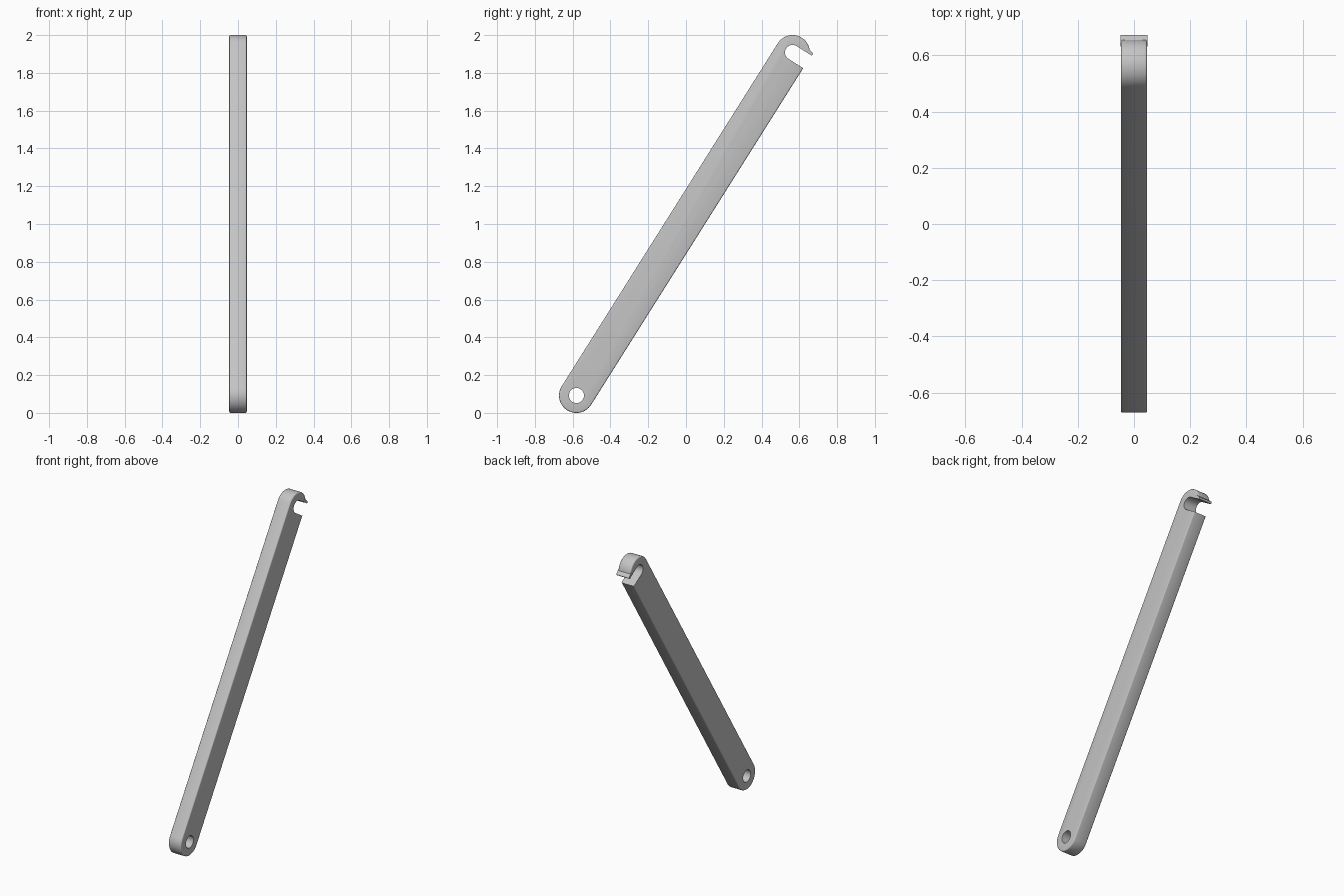
import bpy
import bmesh
import math
from mathutils import Vector

cube = bpy.data.objects.get("Cube")
if cube:
    bpy.data.objects.remove(cube, do_unlink=True)

# Arm frame: u runs along the arm from pivot to hook, v towards the open side
PIVOT = Vector((0, -0.58, 0.092))
HOOK = Vector((0, 0.564, 1.908))
U = (HOOK - PIVOT).normalized()
V = Vector((0, U.z, -U.y))
LENGTH = (HOOK - PIVOT).length
RADIUS, HOLE, HALF_WIDTH = 0.092, 0.04, 0.0465

grey = bpy.data.materials.new("plain grey")
grey.use_nodes = True
grey.diffuse_color = (0.55, 0.55, 0.55, 1)
grey.node_tree.nodes["Principled BSDF"].inputs["Base Color"].default_value = grey.diffuse_color


def arc(u, v, radius, start, end, steps):
    """Points on an arc; angles in degrees from +u towards +v."""
    angles = [math.radians(start + (end - start) * i / steps) for i in range(steps + 1)]
    return [(u + radius * math.cos(a), v + radius * math.sin(a)) for a in angles]


def prism(name, outline, half, bevel=0.0, is_outer=None):
    """Extrude a (u, v) outline across x, rounding the chosen rim edges."""
    bm = bmesh.new()
    verts = [bm.verts.new(HOOK + U * u + V * v - Vector((half, 0, 0))) for u, v in outline]
    face = bm.faces.new(verts)
    moved = bmesh.ops.extrude_face_region(bm, geom=[face])["geom"]
    bmesh.ops.translate(bm, vec=(2 * half, 0, 0),
                        verts=[g for g in moved if isinstance(g, bmesh.types.BMVert)])
    bmesh.ops.recalc_face_normals(bm, faces=bm.faces)
    if bevel:
        def local(edge):
            mid = (edge.verts[0].co + edge.verts[1].co) / 2 - HOOK
            return mid.dot(U), mid.dot(V)
        rim = [e for e in bm.edges
               if abs(e.verts[0].co.x - e.verts[1].co.x) < 0.001 and is_outer(*local(e))]
        bmesh.ops.bevel(bm, geom=rim, offset=bevel, segments=3, profile=0.5,
                        affect='EDGES', clamp_overlap=True)
    mesh = bpy.data.meshes.new(name)
    bm.to_mesh(mesh)
    bm.free()
    obj = bpy.data.objects.new(name, mesh)
    bpy.context.collection.objects.link(obj)
    mesh.materials.append(grey)
    return obj


def smooth(obj):
    bpy.ops.object.select_all(action='DESELECT')
    obj.select_set(True)
    bpy.context.view_layer.objects.active = obj
    bpy.ops.object.shade_smooth_by_angle(angle=math.radians(35))


# Arm bar with rounded ends and an open hook slot
outline = arc(-LENGTH, 0, RADIUS, 90, 270, 32)
outline += arc(0, 0, RADIUS, 270, 410, 28)
outline += [(HOLE, 0.07)]
outline += arc(0, 0, HOLE, 360, 180, 24)
outline += [(-HOLE, RADIUS)]
arm = prism("arm_bar", outline, HALF_WIDTH, 0.007,
            lambda u, v: math.hypot(u, v) > 0.088 and not (abs(u) < 0.045 and v > 0))

# Pivot hole through the lower end
cutter = prism("pivot_hole_cutter", arc(-LENGTH, 0, HOLE, 0, 348.75, 31), 0.1)
cutter.hide_render = True
cut = arm.modifiers.new("pivot hole", 'BOOLEAN')
cut.operation = 'DIFFERENCE'
cut.solver = 'EXACT'
cut.object = cutter
bpy.context.view_layer.objects.active = arm
bpy.ops.object.modifier_apply(modifier=cut.name)
bpy.data.objects.remove(cutter, do_unlink=True)
smooth(arm)

# Rounded lip at the tip of the hook
lip_outline = [(HOLE, 0.055), (0.062, 0.055), (0.059, 0.072)]
lip_outline += arc(0.0475, 0.0895, 0.0075, 0, 180, 10)
smooth(prism("hook_lip", lip_outline, 0.0475))
